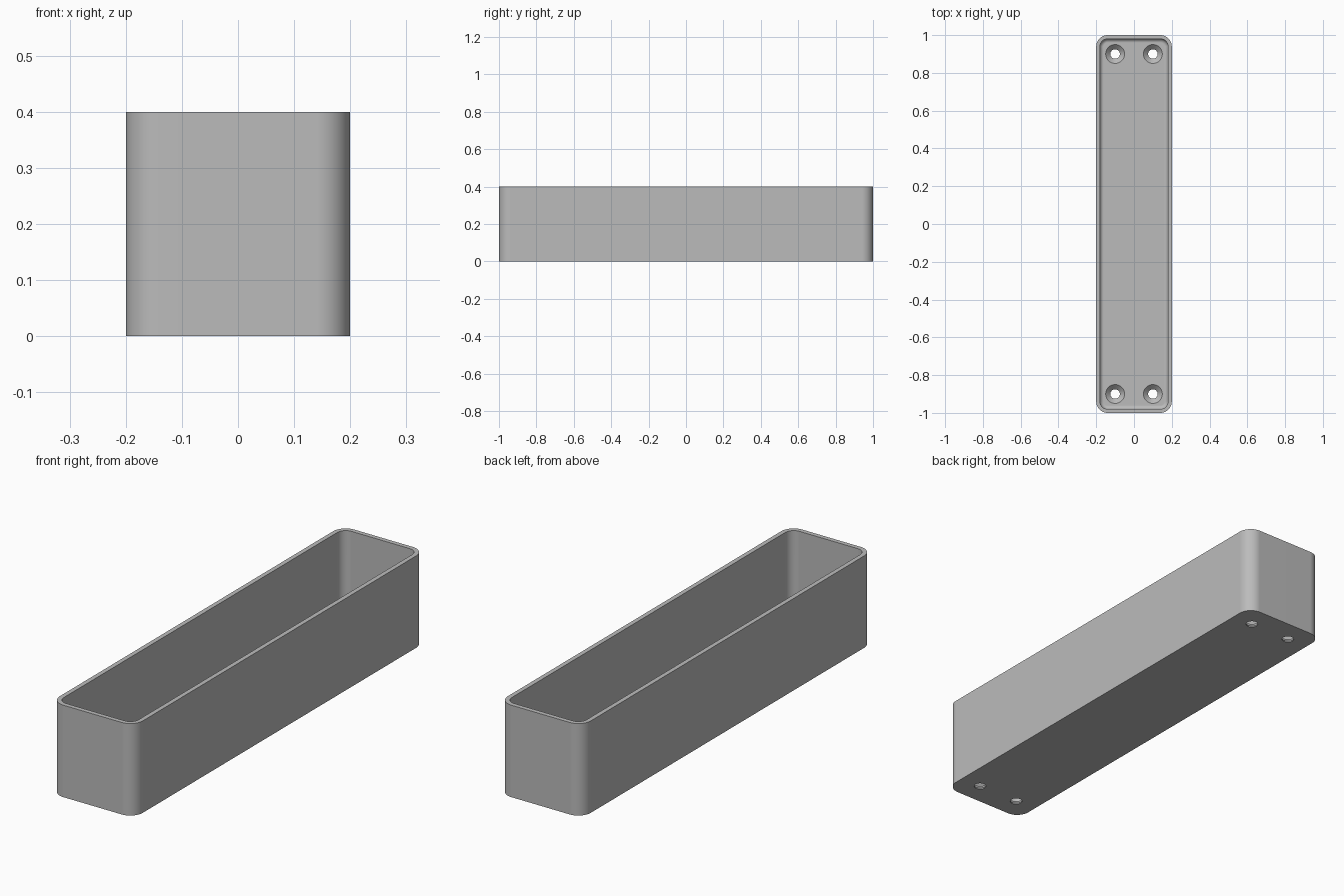
import bpy
import bmesh
import math

cube = bpy.data.objects.get("Cube")
if cube:
    bpy.data.objects.remove(cube, do_unlink=True)

# Main dimensions
HALF_X, HALF_Y, HEIGHT = 0.2, 1.0, 0.4
CORNER, WALL, FLOOR, FILLET = 0.06, 0.02, 0.03, 0.02
HOLE_R, SINK_R = 0.025, 0.05
STEPS = 10

grey = bpy.data.materials.new("light_grey")
grey.use_nodes = True
colour = (0.5, 0.5, 0.5, 1)
grey.diffuse_color = colour
grey.node_tree.nodes["Principled BSDF"].inputs["Base Color"].default_value = colour


def rounded_rect(inset, z):
    """Rounded rectangle, moved inwards by the inset."""
    r = CORNER - inset
    points = []
    for quarter, (sx, sy) in enumerate([(1, 1), (-1, 1), (-1, -1), (1, -1)]):
        for i in range(STEPS + 1):
            a = (quarter + i / STEPS) * math.pi / 2
            points.append((sx * (HALF_X - CORNER) + r * math.cos(a),
                           sy * (HALF_Y - CORNER) + r * math.sin(a), z))
    return points


def circle(r, z, x, y, n=48):
    return [(x + r * math.cos(math.tau * i / n),
             y + r * math.sin(math.tau * i / n), z) for i in range(n)]


def loft(name, sections):
    """Closed solid through a list of sections, capped at both ends."""
    bm = bmesh.new()
    rings = [[bm.verts.new(p) for p in s] for s in sections]
    for low, high in zip(rings, rings[1:]):
        n = len(low)
        for i in range(n):
            j = (i + 1) % n
            bm.faces.new((low[i], low[j], high[j], high[i]))
    bm.faces.new(rings[0][::-1])
    bm.faces.new(rings[-1])
    bmesh.ops.recalc_face_normals(bm, faces=bm.faces)
    mesh = bpy.data.meshes.new(name)
    bm.to_mesh(mesh)
    bm.free()
    obj = bpy.data.objects.new(name, mesh)
    bpy.context.collection.objects.link(obj)
    return obj


# Open tray: outer wall, rim, inner wall, floor fillet
sections = [rounded_rect(0, 0), rounded_rect(0, HEIGHT), rounded_rect(WALL, HEIGHT)]
for i in range(7):
    a = i / 6 * math.pi / 2
    sections.append(rounded_rect(WALL + FILLET * (1 - math.cos(a)),
                                 FLOOR + FILLET * (1 - math.sin(a))))
tray = loft("tray", sections)
tray.data.materials.append(grey)
bpy.context.view_layer.objects.active = tray
tray.select_set(True)

# Countersunk screw holes in the floor
for x in (-0.1, 0.1):
    for y in (-0.9, 0.9):
        profile = [(HOLE_R, -0.05), (HOLE_R, FLOOR - 0.025),
                   (SINK_R, FLOOR), (SINK_R, FLOOR + 0.03)]
        cutter = loft("hole_cutter", [circle(r, z, x, y) for r, z in profile])
        cutter.hide_render = True
        cut = tray.modifiers.new("screw_hole", "BOOLEAN")
        cut.operation = "DIFFERENCE"
        cut.solver = "EXACT"
        cut.object = cutter
        bpy.ops.object.modifier_apply(modifier=cut.name)
        bpy.data.objects.remove(cutter, do_unlink=True)

# Smooth corners with crisp edges and flat walls
bpy.ops.object.shade_smooth_by_angle(angle=math.radians(30))
weighted = tray.modifiers.new("flat_walls", "WEIGHTED_NORMAL")
weighted.keep_sharp = True
